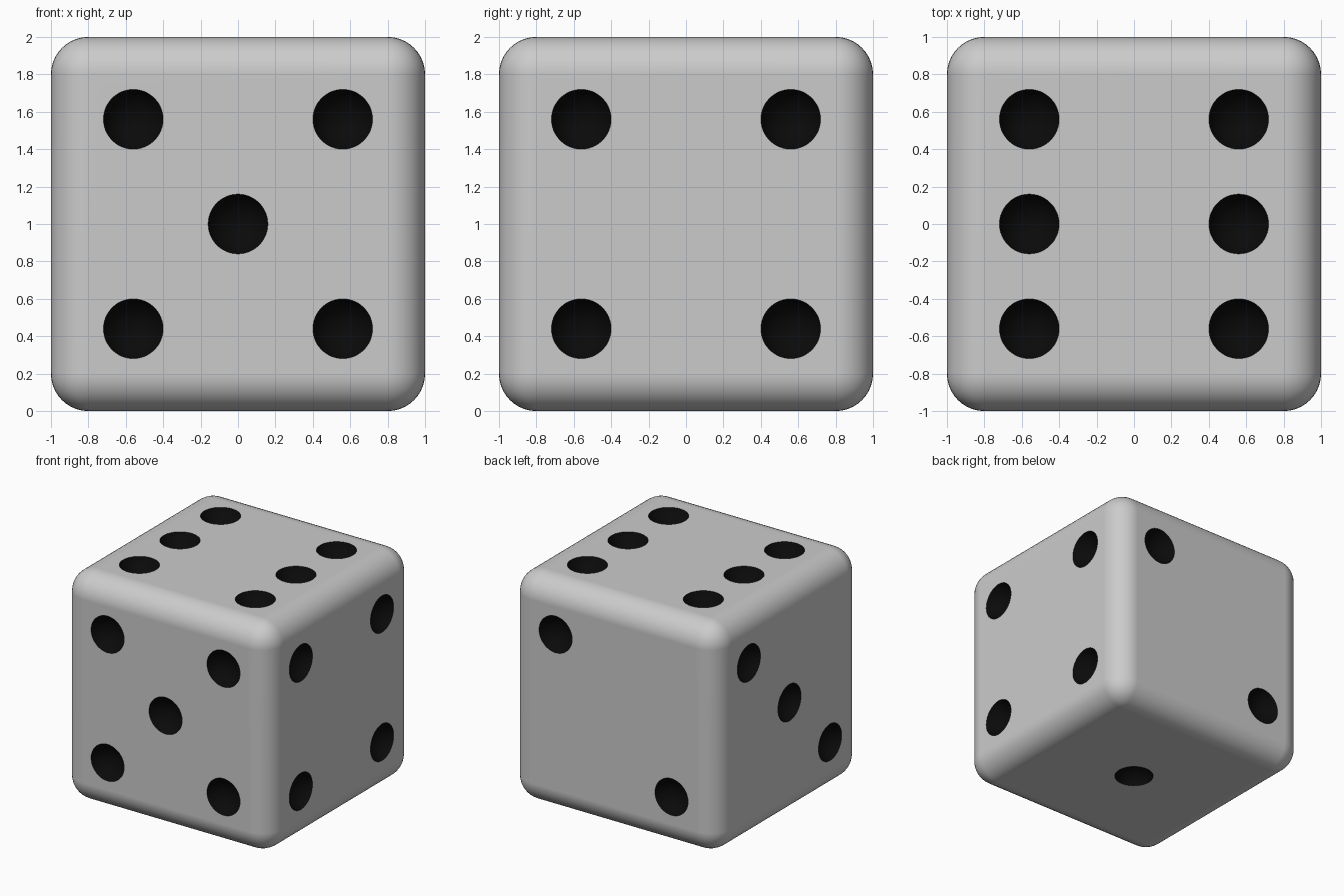
import bpy, bmesh
from mathutils import Vector

if "Cube" in bpy.data.objects:
    bpy.data.objects.remove(bpy.data.objects["Cube"])

S = 0.56               # pip spacing from face centre
RIM, DEPTH = 0.16, 0.11
R = (RIM**2 + DEPTH**2) / (2 * DEPTH)   # dimple sphere radius

# Faces: outward normal, in-face right axis, in-face up axis, pip positions
corners = [(-1, -1), (-1, 1), (1, -1), (1, 1)]
diagonal = [(-1, 1), (1, -1)]
centre = [(0, 0)]
faces = [
    ((0, 0, -1), (1, 0, 0), (0, 1, 0), centre),
    ((0, 1, 0), (-1, 0, 0), (0, 0, 1), diagonal),
    ((-1, 0, 0), (0, -1, 0), (0, 0, 1), diagonal + centre),
    ((1, 0, 0), (0, 1, 0), (0, 0, 1), corners),
    ((0, -1, 0), (1, 0, 0), (0, 0, 1), corners + centre),
    ((0, 0, 1), (1, 0, 0), (0, 1, 0), corners + [(-1, 0), (1, 0)]),
]

black = bpy.data.materials.new("pip_black")
black.diffuse_color = (0.003, 0.003, 0.003, 1)
black.use_nodes = True
black.node_tree.nodes["Principled BSDF"].inputs["Base Color"].default_value = black.diffuse_color


def make_object(name, bm):
    mesh = bpy.data.meshes.new(name)
    bm.to_mesh(mesh)
    bm.free()
    mesh.materials.append(None)
    mesh.materials.append(black)
    ob = bpy.data.objects.new(name, mesh)
    bpy.context.collection.objects.link(ob)
    return ob


# Rounded cube body
bm = bmesh.new()
bmesh.ops.create_cube(bm, size=2)
bmesh.ops.translate(bm, verts=bm.verts, vec=(0, 0, 1))
die = make_object("die_body", bm)
bevel = die.modifiers.new("round_edges", 'BEVEL')
bevel.width = 0.2
bevel.segments = 10

# Spheres that carve the pips
bm = bmesh.new()
for n, u, v, pips in faces:
    n, u, v = Vector(n), Vector(u), Vector(v)
    turn = n.to_track_quat('Z', 'Y').to_matrix().to_4x4()
    for a, b in pips:
        m = turn.copy()
        m.translation = Vector((0, 0, 1)) + n * (1 + R - DEPTH) + u * a * S + v * b * S
        bmesh.ops.create_uvsphere(bm, u_segments=48, v_segments=24, radius=R, matrix=m)
for f in bm.faces:
    f.material_index = 1
cutter = make_object("pip_cutter", bm)
cutter.hide_render = True
cut = die.modifiers.new("carve_pips", 'BOOLEAN')
cut.operation = 'DIFFERENCE'
cut.solver = 'EXACT'
cut.object = cutter

# Apply, remove the cutter and shade
bpy.context.view_layer.objects.active = die
die.select_set(True)
for name in ("round_edges", "carve_pips"):
    bpy.ops.object.modifier_apply(modifier=name)
bpy.data.objects.remove(cutter)
bpy.ops.object.shade_smooth_by_angle(angle=0.5)
normals = die.modifiers.new("flat_sides", 'WEIGHTED_NORMAL')
normals.keep_sharp = True
